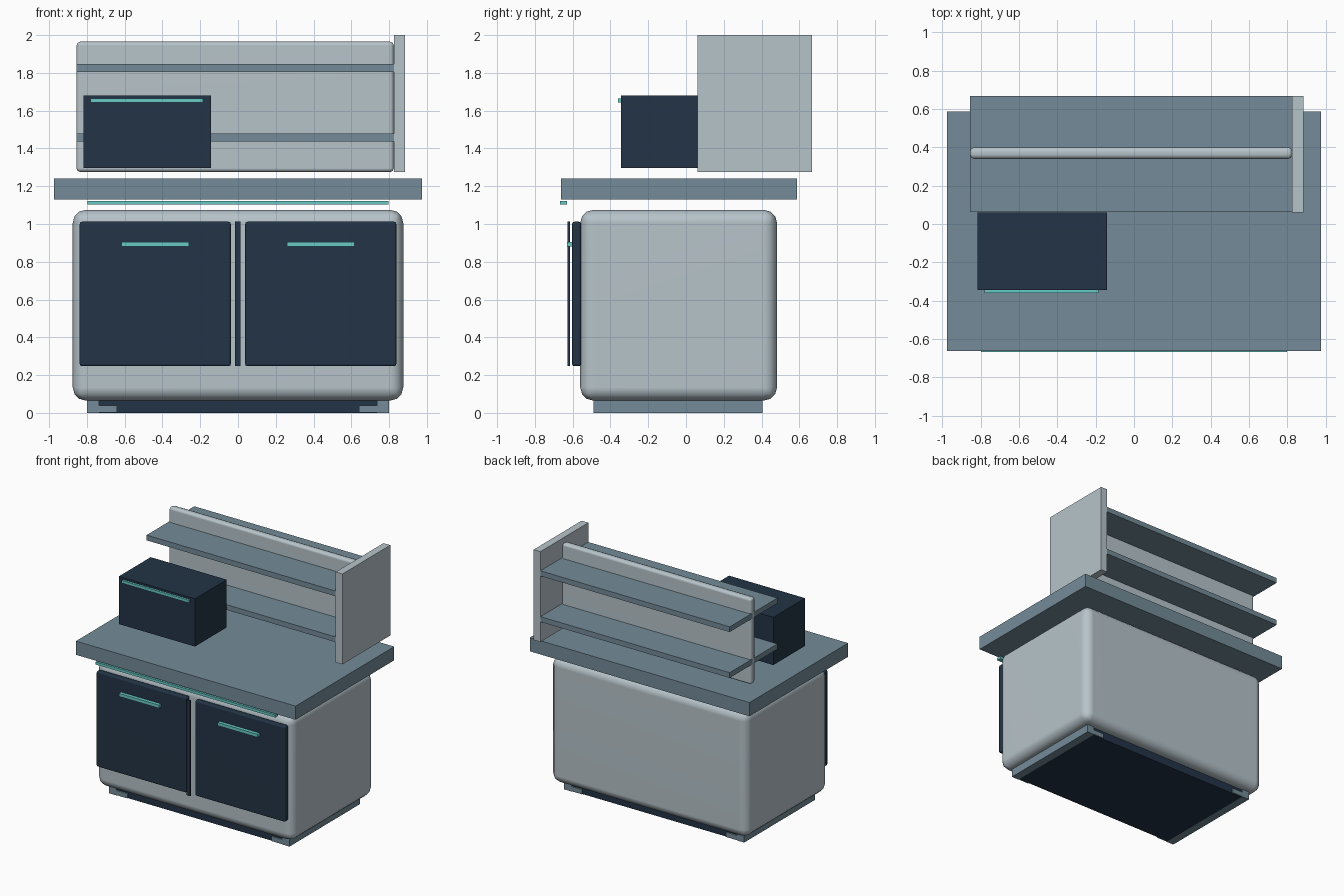
import bpy
import bmesh
from mathutils import Matrix, Vector

cube = bpy.data.objects.get("Cube")
if cube:
    bpy.data.objects.remove(cube, do_unlink=True)


def material(name, rgb):
    mat = bpy.data.materials.new(name)
    mat.use_nodes = True
    mat.diffuse_color = (*rgb, 1)
    mat.node_tree.nodes["Principled BSDF"].inputs["Base Color"].default_value = (*rgb, 1)
    return mat


PALE = material("pale_grey", (0.47, 0.55, 0.59))
STEEL = material("steel_blue", (0.175, 0.26, 0.315))
NAVY = material("dark_navy", (0.016, 0.034, 0.061))
TEAL = material("teal", (0.14, 0.59, 0.57))


def box(name, x, y, z, mat, bevel=0, segments=2):
    """Box spanning the given (low, high) ranges, optionally with rounded edges."""
    low, high = Vector((x[0], y[0], z[0])), Vector((x[1], y[1], z[1]))
    bm = bmesh.new()
    bmesh.ops.create_cube(bm, size=1, matrix=Matrix.LocRotScale(None, None, high - low))
    mesh = bpy.data.meshes.new(name)
    bm.to_mesh(mesh)
    bm.free()
    mesh.materials.append(mat)
    obj = bpy.data.objects.new(name, mesh)
    obj.location = (low + high) / 2
    bpy.context.collection.objects.link(obj)
    if bevel:
        mod = obj.modifiers.new("rounded_edges", "BEVEL")
        mod.width, mod.segments = bevel, segments
        for poly in mesh.polygons:
            poly.use_smooth = True
        normals = obj.modifiers.new("flat_panels", "WEIGHTED_NORMAL")
        normals.keep_sharp = True
    return obj


# Plinth: recessed dark base, side rails and short feet at the corners
box("plinth", (-0.735, 0.735), (-0.48, 0.395), (0, 0.07), NAVY)
for side, s in (("left", 1), ("right", -1)):
    box(side + "_rail", sorted((s * 0.735, s * 0.8)), (-0.49, 0.405), (0, 0.07), STEEL)
    for end, y in (("front", (-0.49, -0.46)), ("back", (0.375, 0.405))):
        box(f"{end}_{side}_foot", sorted((s * 0.64, s * 0.8)), y, (0.002, 0.04), STEEL)

# Cabinet body and floating worktop
box("cabinet_body", (-0.875, 0.875), (-0.56, 0.482), (0.065, 1.075), PALE, 0.07, 3)
box("worktop", (-0.975, 0.975), (-0.662, 0.588), (1.13, 1.24), STEEL)
box("worktop_trim", (-0.797, 0.797), (-0.667, 0.63 - 1.26), (1.102, 1.123), TEAL)

# Doors with bar handles and the strip between them
for side, x in (("right", -0.438), ("left", 0.438)):
    box(side + "_door", (x - 0.4, x + 0.4), (-0.603, -0.555), (0.247, 1.012), NAVY, 0.012)
    box(side + "_handle", (x - 0.178, x + 0.178), (-0.63, -0.6), (0.88, 0.905), TEAL)
box("door_divider", (-0.017, 0.014), (-0.627, -0.614), (0.247, 1.012), NAVY)

# Rack: upright back board, two through shelves and one end panel
box("rack_board", (-0.855, 0.825), (0.34, 0.4), (1.275, 1.965), PALE, 0.02)
for name, z in (("lower_shelf", 1.457), ("upper_shelf", 1.825)):
    box(name, (-0.855, 0.825), (0.062, 0.667), (z - 0.021, z + 0.021), STEEL)
box("rack_end_panel", (0.825, 0.885), (0.06, 0.667), (1.275, 2), PALE)

# Countertop appliance with its handle strip
box("appliance", (-0.817, -0.142), (-0.343, 0.06), (1.297, 1.68), NAVY)
box("appliance_handle", (-0.78, -0.185), (-0.36, -0.343), (1.642, 1.664), TEAL)
